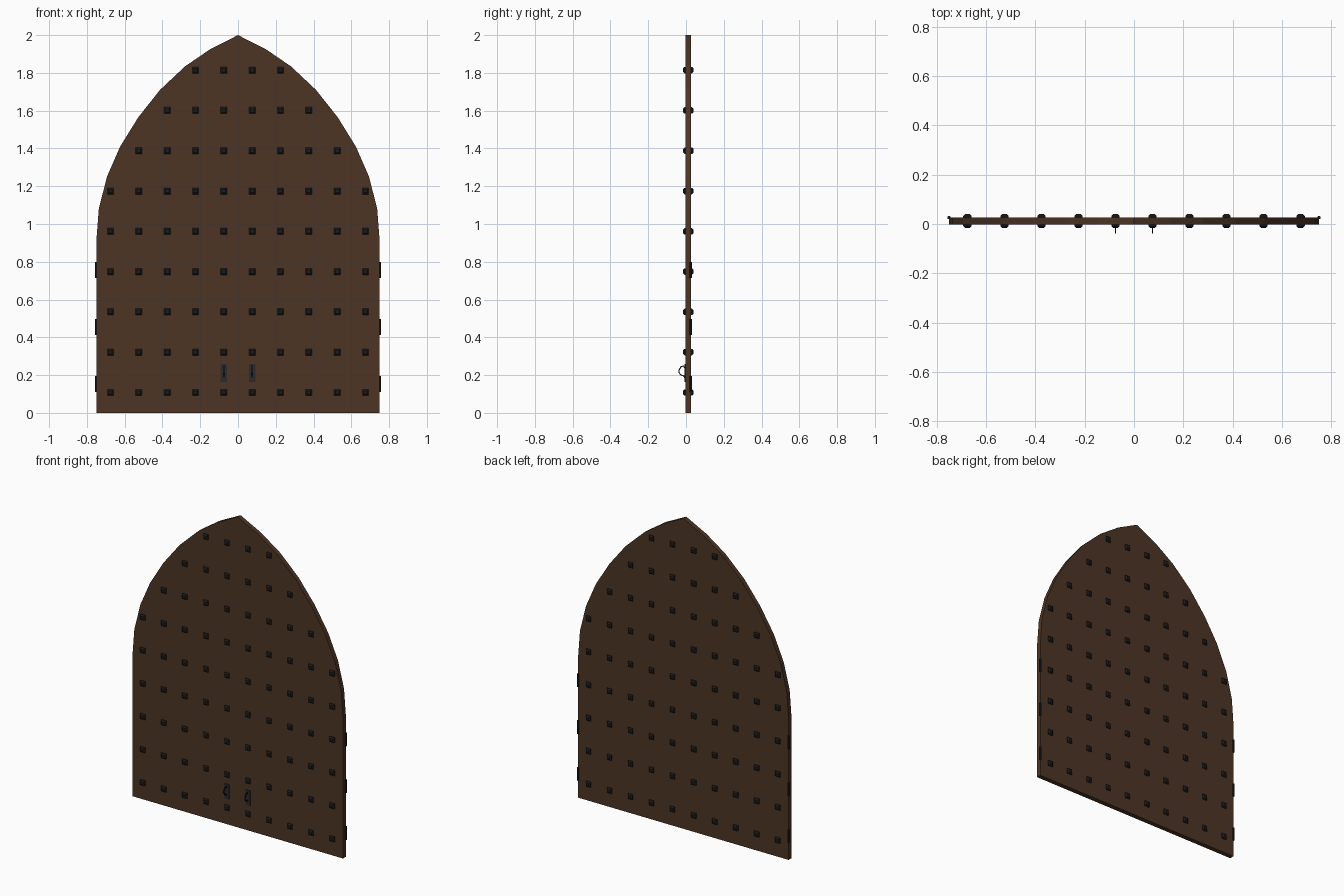
import bpy, bmesh, math
from mathutils import Matrix, Vector

if "Cube" in bpy.data.objects:
    bpy.data.objects.remove(bpy.data.objects["Cube"])

def material(name, rgb):
    m = bpy.data.materials.new(name)
    m.diffuse_color = (*rgb, 1)
    m.use_nodes = True
    m.node_tree.nodes["Principled BSDF"].inputs["Base Color"].default_value = m.diffuse_color
    return m

WOOD = material("dark oak", (0.073, 0.036, 0.018))
IRON = material("black iron", (0.013, 0.013, 0.014))
PLATE = material("grey iron", (0.024, 0.024, 0.026))
FRONT, BACK = -0.003, 0.027
MID = (FRONT + BACK) / 2

def finish(name, bm, mat):
    bmesh.ops.recalc_face_normals(bm, faces=bm.faces)
    me = bpy.data.meshes.new(name)
    bm.to_mesh(me)
    bm.free()
    me.materials.append(mat)
    ob = bpy.data.objects.new(name, me)
    bpy.context.collection.objects.link(ob)
    return ob

def box(bm, c, s):
    bmesh.ops.create_cube(bm, size=1, matrix=Matrix.Translation(c) @ Matrix.Diagonal((*s, 1)))

# Half of the pointed arch, from the foot of the meeting edge round to the apex
ARCH = [(0, 0), (0.75, 0), (0.75, 0.91), (0.737, 1.08), (0.694, 1.25), (0.624, 1.41),
        (0.528, 1.565), (0.413, 1.71), (0.28, 1.835), (0.145, 1.927), (0, 2.0)]
STUD_ROWS = [5, 5, 5, 5, 5, 5, 4, 3, 2]

for side, label in ((-1, "left"), (1, "right")):
    # Door leaf
    bm = bmesh.new()
    face = bm.faces.new([bm.verts.new((side * x, FRONT, z)) for x, z in ARCH])
    ext = bmesh.ops.extrude_face_region(bm, geom=[face], use_keep_orig=True)
    bmesh.ops.translate(bm, vec=(0, BACK - FRONT, 0),
                        verts=[v for v in ext["geom"] if isinstance(v, bmesh.types.BMVert)])
    finish(label + "_door_leaf", bm, WOOD)

    # Studs: a square block with tapered heads on both faces
    bm = bmesh.new()
    for row, count in enumerate(STUD_ROWS):
        for col in range(count):
            x, z = side * (0.075 + 0.15 * col), 0.108 + 0.2133 * row
            rings = []
            for dy, r in ((-0.028, 0.009), (-0.020, 0.017), (0.020, 0.017), (0.028, 0.009)):
                rings.append([bm.verts.new((x + a * r, MID + dy, z + b * r))
                              for a, b in ((-1, -1), (1, -1), (1, 1), (-1, 1))])
            for lo, hi in zip(rings, rings[1:]):
                for i in range(4):
                    j = (i + 1) % 4
                    bm.faces.new((lo[i], lo[j], hi[j], hi[i]))
            bm.faces.new(rings[0])
            bm.faces.new(rings[-1])
    finish(label + "_studs", bm, IRON)

    # Hinge barrels on the outer back edge
    bm = bmesh.new()
    for z in (0.153, 0.455, 0.757):
        bmesh.ops.create_cone(bm, cap_ends=True, segments=8, radius1=0.007, radius2=0.007,
                              depth=0.085, matrix=Matrix.Translation((side * 0.75, 0.026, z)))
    finish(label + "_hinges", bm, IRON)

    # Handle back plate
    bm = bmesh.new()
    box(bm, (side * 0.075, FRONT - 0.003, 0.212), (0.034, 0.006, 0.096))
    finish(label + "_handle_plate", bm, PLATE)

    # Curved pull: a thin bar bowed out of the plate
    bm = bmesh.new()
    path = [(-0.004, 0.236), (-0.014, 0.248), (-0.026, 0.245), (-0.036, 0.228),
            (-0.036, 0.212), (-0.026, 0.200), (-0.012, 0.196), (-0.004, 0.180)]
    prev = None
    for i, p in enumerate(path):
        a, b = path[max(i - 1, 0)], path[min(i + 1, len(path) - 1)]
        t = Vector((b[0] - a[0], b[1] - a[1])).normalized()
        ring = [bm.verts.new((side * 0.075 + u * 0.003, p[0] - t.y * w * 0.003, p[1] + t.x * w * 0.003))
                for u, w in ((-1, -1), (1, -1), (1, 1), (-1, 1))]
        if prev:
            for k in range(4):
                j = (k + 1) % 4
                bm.faces.new((prev[k], prev[j], ring[j], ring[k]))
        else:
            bm.faces.new(ring)
        prev = ring
    bm.faces.new(prev)
    finish(label + "_handle_pull", bm, IRON)
